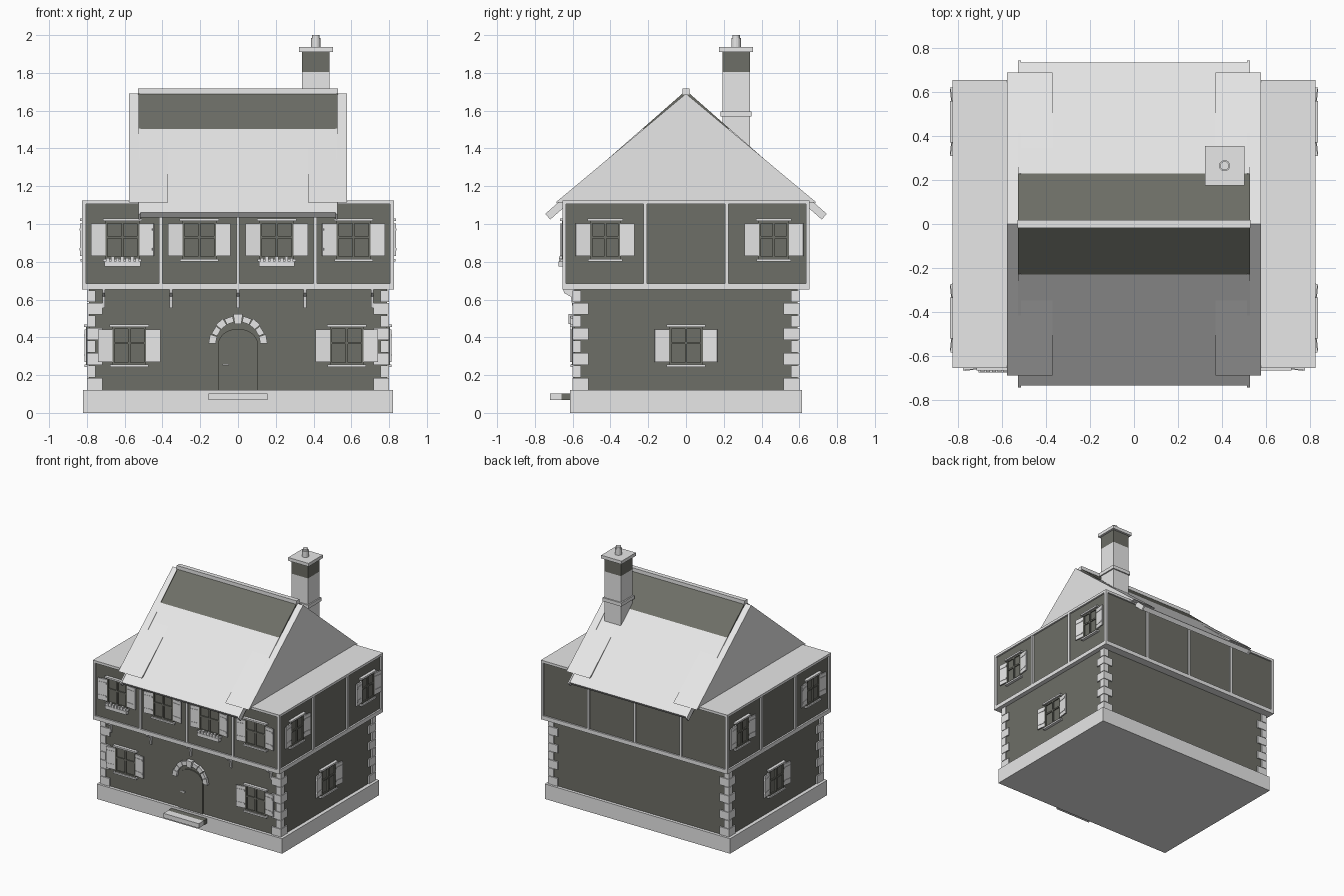
import bpy, bmesh, math
from mathutils import Matrix, Vector

if "Cube" in bpy.data.objects:
    bpy.data.objects.remove(bpy.data.objects["Cube"], do_unlink=True)


def material(name, color):
    m = bpy.data.materials.new(name)
    m.use_nodes = True
    m.diffuse_color = (*color, 1)
    m.node_tree.nodes["Principled BSDF"].inputs["Base Color"].default_value = (*color, 1)
    return m


MATS = [material("pale_stone", (0.8, 0.8, 0.8)),
        material("dark_plaster", (0.155, 0.158, 0.135))]
PALE, DARK = 0, 1


class Part:
    """Collects simple solids into one object."""

    def __init__(self, name):
        self.name, self.bm = name, bmesh.new()

    def box(self, x, y, z, mat=PALE, turn=None):
        size = Vector((x[1] - x[0], y[1] - y[0], z[1] - z[0]))
        mid = Vector((sum(x), sum(y), sum(z))) / 2
        m = Matrix.Translation(mid) @ Matrix.Diagonal((*size, 1))
        vs = bmesh.ops.create_cube(self.bm, size=1, matrix=(turn or Matrix()) @ m)["verts"]
        for f in {f for v in vs for f in v.link_faces}:
            f.material_index = mat
        return self

    def prism(self, points, axis, a, b, mat=PALE):
        """Extrudes a profile along x (points are y, z) or y (points are x, z)."""
        def at(p, d):
            return (d, p[0], p[1]) if axis == "x" else (p[0], d, p[1])
        ends = [[self.bm.verts.new(at(p, d)) for p in points] for d in (a, b)]
        n = len(points)
        faces = [self.bm.faces.new(e) for e in ends]
        for i in range(n):
            j = (i + 1) % n
            faces.append(self.bm.faces.new((ends[0][i], ends[0][j], ends[1][j], ends[1][i])))
        for f in faces:
            f.material_index = mat
        return self

    def cylinder(self, x, y, z, r, mat=PALE):
        m = Matrix.Translation((x, y, sum(z) / 2))
        vs = bmesh.ops.create_cone(self.bm, cap_ends=True, segments=16, radius1=r, radius2=r,
                                   depth=z[1] - z[0], matrix=m)["verts"]
        for f in {f for v in vs for f in v.link_faces}:
            f.material_index = mat
        return self

    def done(self, matrix=None):
        bmesh.ops.recalc_face_normals(self.bm, faces=self.bm.faces)
        mesh = bpy.data.meshes.new(self.name)
        self.bm.to_mesh(mesh)
        self.bm.free()
        for m in MATS:
            mesh.materials.append(m)
        ob = bpy.data.objects.new(self.name, mesh)
        bpy.context.collection.objects.link(ob)
        if matrix:
            ob.matrix_world = matrix
        return ob


def both(v):
    return (-v, v)


# Plinth, doorstep and ground floor walls
Part("plinth").box(both(0.82), both(0.614), (0, 0.12)).done()
step = Part("doorstep").box(both(0.157), (-0.72, -0.66), (0.067, 0.103))
step.box(both(0.157), (-0.66, -0.61), (0.067, 0.103), DARK).done()
Part("ground_floor_walls").box(both(0.79), both(0.59), (0.12, 0.655), DARK).done()

# Corner stones, alternately long and short
quoins = Part("corner_stones")
for row in range(8):
    z = 0.12 + row * 0.0663
    w = 0.083 if row % 2 == 0 else 0.045
    for sx in (-1, 1):
        for sy in (-1, 1):
            x = sorted((sx * 0.8, sx * (0.8 - w)))
            y = sorted((sy * 0.6, sy * (0.6 - w)))
            quoins.box(x, y, (z + 0.002, z + 0.0643))
quoins.done()

# Jettied upper floor with a timber frame
Part("upper_floor_walls").box(both(0.813), both(0.643), (0.67, 1.11), DARK).done()
frame = Part("upper_floor_frame")
frame.box(both(0.826), both(0.655), (0.652, 0.684))
frame.box(both(0.826), both(0.655), (1.105, 1.125))
for s in (-1, 1):
    for x in (-0.41, 0, 0.41):
        frame.box((x - 0.009, x + 0.009), sorted((s * 0.63, s * 0.654)), (0.68, 1.11))
    for y in (-0.216, 0.216):
        frame.box(sorted((s * 0.8, s * 0.825)), (y - 0.01, y + 0.01), (0.68, 1.11))
    for t in (-1, 1):
        frame.box(sorted((s * 0.806, s * 0.826)), sorted((t * 0.635, t * 0.655)), (0.68, 1.11))
frame.done()

# Brackets under the overhang
brackets = Part("jetty_brackets")
curve = [(-0.59, 0.655), (-0.65, 0.655), (-0.645, 0.635), (-0.61, 0.615), (-0.6, 0.555), (-0.59, 0.555)]
for i in range(-2, 3):
    brackets.prism(curve, "x", i * 0.355 - 0.007, i * 0.355 + 0.007)
brackets.done()


# Gable ends of the roof
for name, a, b in (("left_gable_roof", 0.37, 0.577), ("right_gable_roof", -0.577, -0.37)):
    Part(name).prism([(-0.69, 1.114), (0.69, 1.114), (0, 1.69)], "x", a, b).done()

# Main roof slopes: dark upper band, pale lower band, thin verge strips
APEX, SLOPE = 1.705, 0.878


def slope(part, s, y0, y1, x0, x1, mat, lift=0.0, thick=0.035):
    top = [(s * y, APEX + lift - SLOPE * y) for y in (y0, y1)]
    under = [(p[0] - s * thick * 0.66, p[1] - thick * 0.75) for p in reversed(top)]
    if y0 == 0:
        under[-1] = (0, APEX - thick * 1.33)
    part.prism(top + under, "x", x0, x1, mat)


roof = Part("main_roof")
for s in (-1, 1):
    slope(roof, s, 0, 0.23, -0.522, 0.522, DARK)
    slope(roof, s, 0.23, 0.735, -0.522, 0.522, PALE)
    for t in (-1, 1):
        x0, x1 = sorted((t * 0.515, t * 0.527))
        slope(roof, s, 0.23, 0.745, x0, x1, PALE, 0.003, 0.04)
        slope(roof, s, 0, 0.23, *sorted((t * 0.522, t * 0.527)), DARK, 0.002)
roof.done()
Part("roof_ridge").box(both(0.53), both(0.018), (1.685, 1.718)).done()

# Chimney
cx, cy = 0.412, 0.265


def square(part, r, z, mat=PALE):
    part.box((cx - r, cx + r), (cy - r, cy + r), z, mat)


chimney = Part("chimney")
square(chimney, 0.073, (1.38, 1.805))
square(chimney, 0.073, (1.805, 1.91), DARK)
square(chimney, 0.083, (1.568, 1.596))
square(chimney, 0.09, (1.91, 1.936))
chimney.cylinder(cx, cy, (1.93, 1.985), 0.025)
chimney.cylinder(cx, cy, (1.985, 2.0), 0.02)
chimney.done()


# Shuttered windows, modelled facing the front and turned to each wall
def window(name, angle, along, out, z0, half=0.09, flowers=False):
    p = Part(name)
    h = 0.2
    p.box(both(half), (-0.004, 0.01), (0, h), DARK)
    for x in (-half + 0.006, 0, half - 0.006):
        p.box((x - 0.006, x + 0.006), (-0.014, 0), (0, h), DARK)
    for z in (0.006, 0.115, h - 0.006):
        p.box(both(half), (-0.012, 0), (z - 0.006, z + 0.006), DARK)
    p.box(both(half + 0.014), (-0.024, 0), (h, h + 0.013))
    p.box(both(half + 0.012), (-0.022, 0), (-0.013, 0))
    for s in (-1, 1):
        # Shutter leaf, slightly ajar, with two raised battens
        hinge = Matrix.Translation((s * half, -0.004, 0)) @ Matrix.Rotation(-s * 0.12, 4, "Z")
        p.box(sorted((0, s * 0.077)), (-0.01, 0), (0.015, 0.187), turn=hinge)
        for z in (0.045, 0.15):
            p.box(sorted((s * 0.004, s * 0.07)), (-0.013, -0.01), (z, z + 0.012), turn=hinge)
    if flowers:
        p.box(both(half + 0.005), (-0.032, 0), (-0.04, -0.013))
        for i in range(7):
            x = (i - 3) * 0.026
            p.box((x - 0.009, x + 0.009), (-0.03, -0.012), (-0.013, 0.006 + 0.006 * (i % 2)))
    p.done(Matrix.Rotation(angle, 4, "Z") @ Matrix.Translation((along, -out, z0)))


for i, x in enumerate((-0.612, -0.205, 0.205, 0.612)):
    window(f"upper_front_window_{i + 1}", 0, x, 0.643, 0.815, flowers=i % 2 == 0)
for i, x in enumerate((-0.576, 0.576)):
    window(f"lower_front_window_{i + 1}", 0, x, 0.59, 0.255)
for side, angle in (("left", math.pi / 2), ("right", -math.pi / 2)):
    window(f"{side}_lower_window", angle, 0, 0.79, 0.255)
    for i, y in enumerate((-0.428, 0.462)):
        # The two side windows sit near the outer corners
        u = math.copysign(0.445, y)
        u = -0.428 if y < 0 else 0.465
        u = u if side == "left" else -u
        window(f"{side}_upper_window_{i + 1}", angle, u, 0.813, 0.815, half=0.08)

# Arched door with handle
arch = [(0.106 * math.cos(math.pi * i / 12), 0.36 + 0.085 * math.sin(math.pi * i / 12)) for i in range(13)]
door = Part("front_door")
door.prism([(-0.106, 0.12), (0.106, 0.12)] + arch, "y", -0.598, -0.585, DARK)
door.box((-0.083, -0.048), (-0.606, -0.597), (0.25, 0.26))
door.done()

# Stone arch with keystone
stones = Part("door_arch_stones")
for i in range(9):
    a = [math.pi * (i + d) / 9 for d in (0.04, 0.96)]
    key = 0.01 if i == 4 else 0
    r0, r1 = 0.118 - key, (0.15 if i % 2 else 0.156) + key / 2
    pts = [(r * math.cos(t), 0.365 + r * math.sin(t)) for r, t in ((r0, a[0]), (r1, a[0]), (r1, a[1]), (r0, a[1]))]
    stones.prism(pts, "y", -0.612 - key, -0.585)
stones.done()
